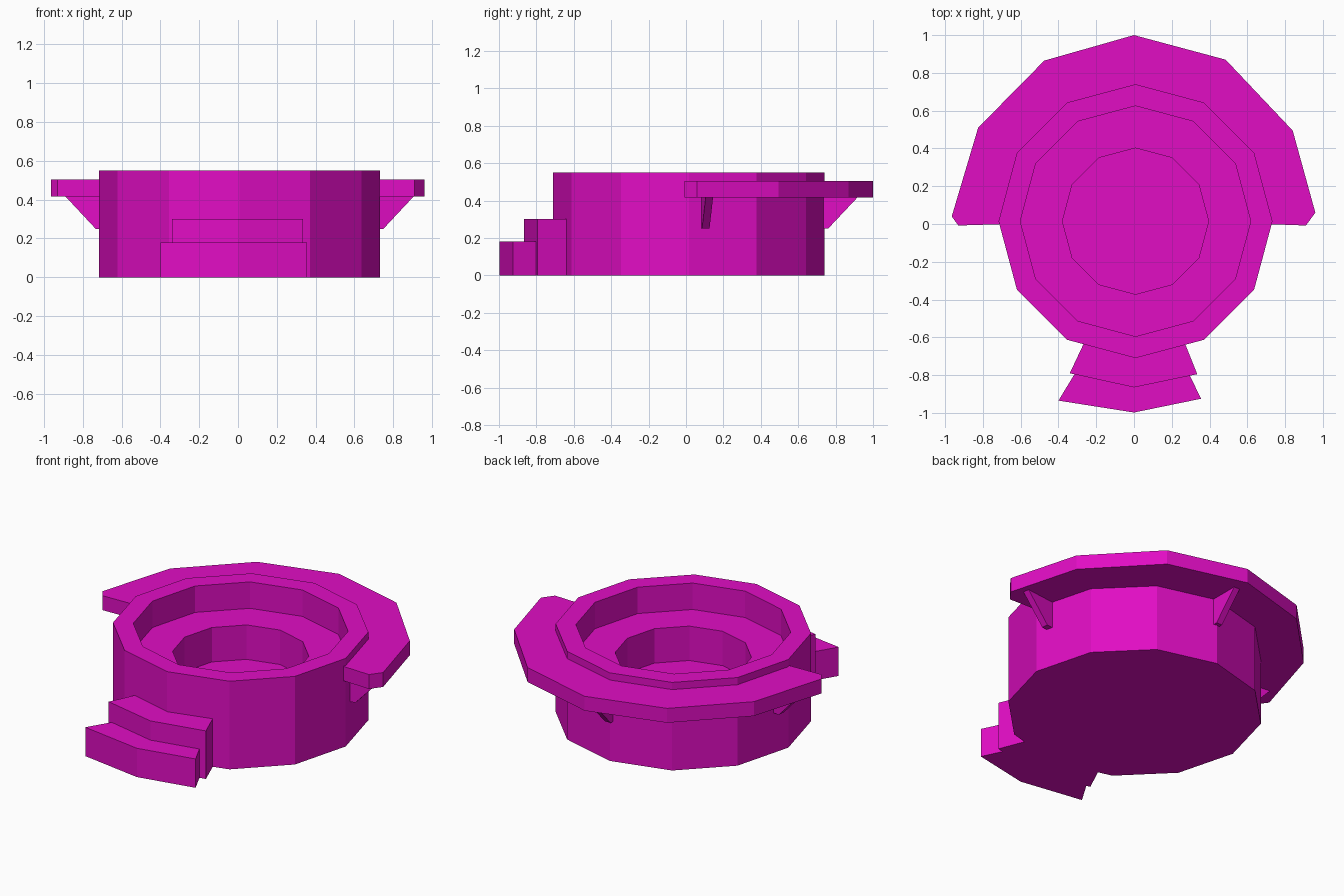
import bpy
import bmesh
from math import sin, cos, pi, radians
from mathutils import Matrix, Vector

cube = bpy.data.objects.get("Cube")
if cube:
    bpy.data.objects.remove(cube, do_unlink=True)

CENTRE = Vector((0.008, 0.015, 0))
SIDES = 12

magenta = bpy.data.materials.new("magenta")
colour = (0.75, 0.004, 0.55, 1)
magenta.use_nodes = True
magenta.diffuse_color = colour
magenta.node_tree.nodes["Principled BSDF"].inputs["Base Color"].default_value = colour


def add_object(name, bm):
    bmesh.ops.recalc_face_normals(bm, faces=bm.faces)
    mesh = bpy.data.meshes.new(name)
    bm.to_mesh(mesh)
    bm.free()
    mesh.materials.append(magenta)
    obj = bpy.data.objects.new(name, mesh)
    bpy.context.collection.objects.link(obj)
    return obj


def extrude_outline(name, points, offset, matrix=None):
    """Solid made by pushing a closed outline along an offset."""
    bm = bmesh.new()
    face = bm.faces.new([bm.verts.new(p) for p in points])
    grown = bmesh.ops.extrude_face_region(bm, geom=[face], use_keep_orig=True)
    moved = [g for g in grown["geom"] if isinstance(g, bmesh.types.BMVert)]
    bmesh.ops.translate(bm, verts=moved, vec=offset)
    if matrix:
        bm.transform(matrix)
    return add_object(name, bm)


def prism(name, outline, bottom, top):
    points = [(x, y, bottom) for x, y in outline]
    return extrude_outline(name, points, (0, 0, top - bottom))


# Round basin with a stepped recess, turned from a half profile
profile = [(0, 0), (0.725, 0), (0.725, 0.55), (0.61, 0.55),
           (0.61, 0.385), (0.387, 0.385), (0.387, 0.17), (0, 0.17)]
bm = bmesh.new()
verts = [bm.verts.new((r, 0, z)) for r, z in profile]
edges = [bm.edges.new(pair) for pair in zip(verts, verts[1:])]
bmesh.ops.spin(bm, geom=verts + edges, cent=(0, 0, 0), axis=(0, 0, 1),
               angle=2 * pi, steps=SIDES)
bmesh.ops.remove_doubles(bm, verts=bm.verts, dist=0.001)
bm.transform(Matrix.Translation(CENTRE))
add_object("basin", bm)

# Ledge around the rear half
outer = [(0.91, -0.008), (0.96, 0.06), (0.84, 0.495), (0.485, 0.87), (0, 1.0),
         (-0.475, 0.865), (-0.825, 0.51), (-0.965, 0.04), (-0.93, -0.008)]
inner = [(CENTRE.x + 0.68 * cos(i * pi / 6), 0.68 * sin(i * pi / 6))
         for i in range(6, -1, -1)]
prism("rear_ledge", outer + inner, 0.415, 0.505)

# Triangular braces under the ledge
brace = [(0.66, -0.02, 0.25), (0.745, -0.02, 0.25),
         (0.905, -0.02, 0.42), (0.66, -0.02, 0.42)]
for name, angle in (("left_brace", 7), ("rear_brace", 90), ("right_brace", 173)):
    place = Matrix.Translation(CENTRE) @ Matrix.Rotation(radians(angle), 4, "Z")
    extrude_outline(name, brace, (0, 0.04, 0), place)

# Two flared steps at the front
prism("upper_step", [(-0.34, -0.79), (0, -0.865), (0.335, -0.795),
                     (0.265, -0.62), (0, -0.66), (-0.26, -0.62)], 0, 0.30)
prism("lower_step", [(-0.4, -0.935), (0, -0.998), (0.355, -0.925),
                     (0.28, -0.77), (0, -0.83), (-0.3, -0.77)], 0, 0.18)
